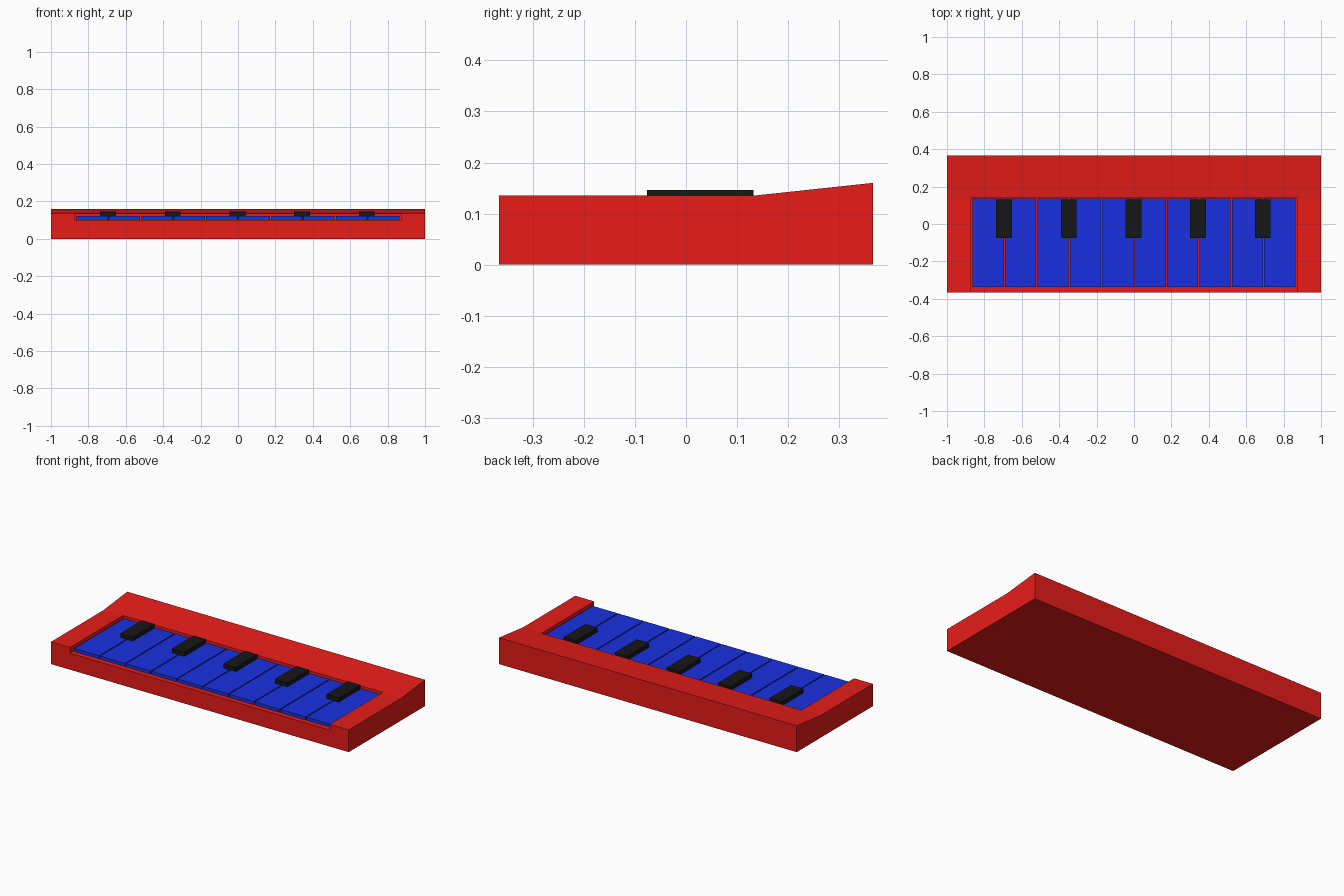
import bpy, bmesh
from mathutils import Vector

if "Cube" in bpy.data.objects:
    bpy.data.objects.remove(bpy.data.objects["Cube"])


def material(name, color):
    m = bpy.data.materials.new(name)
    m.diffuse_color = (*color, 1)
    m.use_nodes = True
    m.node_tree.nodes["Principled BSDF"].inputs["Base Color"].default_value = m.diffuse_color
    return m


RED = material("red_plastic", (0.8, 0.012, 0.01))
BLUE = material("blue_plastic", (0.01, 0.03, 0.75))
BLACK = material("black_plastic", (0.008, 0.008, 0.008))


def add_object(name, bm, mat=None):
    bmesh.ops.recalc_face_normals(bm, faces=bm.faces)
    me = bpy.data.meshes.new(name)
    bm.to_mesh(me)
    bm.free()
    ob = bpy.data.objects.new(name, me)
    bpy.context.collection.objects.link(ob)
    if mat:
        me.materials.append(mat)
    return ob


def box(name, lo, hi, mat=None):
    lo, hi = Vector(lo), Vector(hi)
    bm = bmesh.new()
    bmesh.ops.create_cube(bm, size=1)
    bmesh.ops.scale(bm, vec=hi - lo, verts=bm.verts)
    bmesh.ops.translate(bm, vec=(lo + hi) / 2, verts=bm.verts)
    return add_object(name, bm, mat)


# Case: side profile (y, z) with a rising back, extruded across the width
profile = [(-0.366, 0), (0.366, 0), (0.366, 0.16), (0.132, 0.135), (-0.366, 0.135)]
bm = bmesh.new()
face = bm.faces.new([bm.verts.new((-1, y, z)) for y, z in profile])
side = bmesh.ops.extrude_face_region(bm, geom=[face])["geom"]
bmesh.ops.translate(bm, vec=(2, 0, 0),
                    verts=[v for v in side if isinstance(v, bmesh.types.BMVert)])
case = add_object("case", bm, RED)

# Key bed: recess open at the front
cutter = box("key_bed_cutter", (-0.873, -0.5, 0.1), (0.873, 0.141, 0.3), RED)
cutter.hide_render = True
cutter.hide_set(True)
cut = case.modifiers.new("key_bed", 'BOOLEAN')
cut.operation = 'DIFFERENCE'
cut.solver = 'EXACT'
cut.object = cutter

# Main keys
PITCH, WIDTH = 0.1733, 0.167
for i in range(10):
    x = (i - 4.5) * PITCH
    box(f"main_key_{i + 1}", (x - WIDTH / 2, -0.338, 0.102),
        (x + WIDTH / 2, 0.137, 0.121), BLUE)

# Raised keys over every second gap, with a stem reaching down between the keys
for i in range(5):
    x = -0.695 + i * 2 * PITCH * 0.998
    box(f"raised_key_{i + 1}", (x - 0.042, -0.076, 0.117),
        (x + 0.042, 0.132, 0.146), BLACK)
    gap = (2 * i - 4) * PITCH
    box(f"raised_key_stem_{i + 1}", (gap - 0.003, -0.076, 0.102),
        (gap + 0.003, 0.132, 0.12), BLACK)

# Remove the helper by applying the cut
bpy.context.view_layer.objects.active = case
bpy.ops.object.modifier_apply(modifier="key_bed")
bpy.data.objects.remove(cutter)
